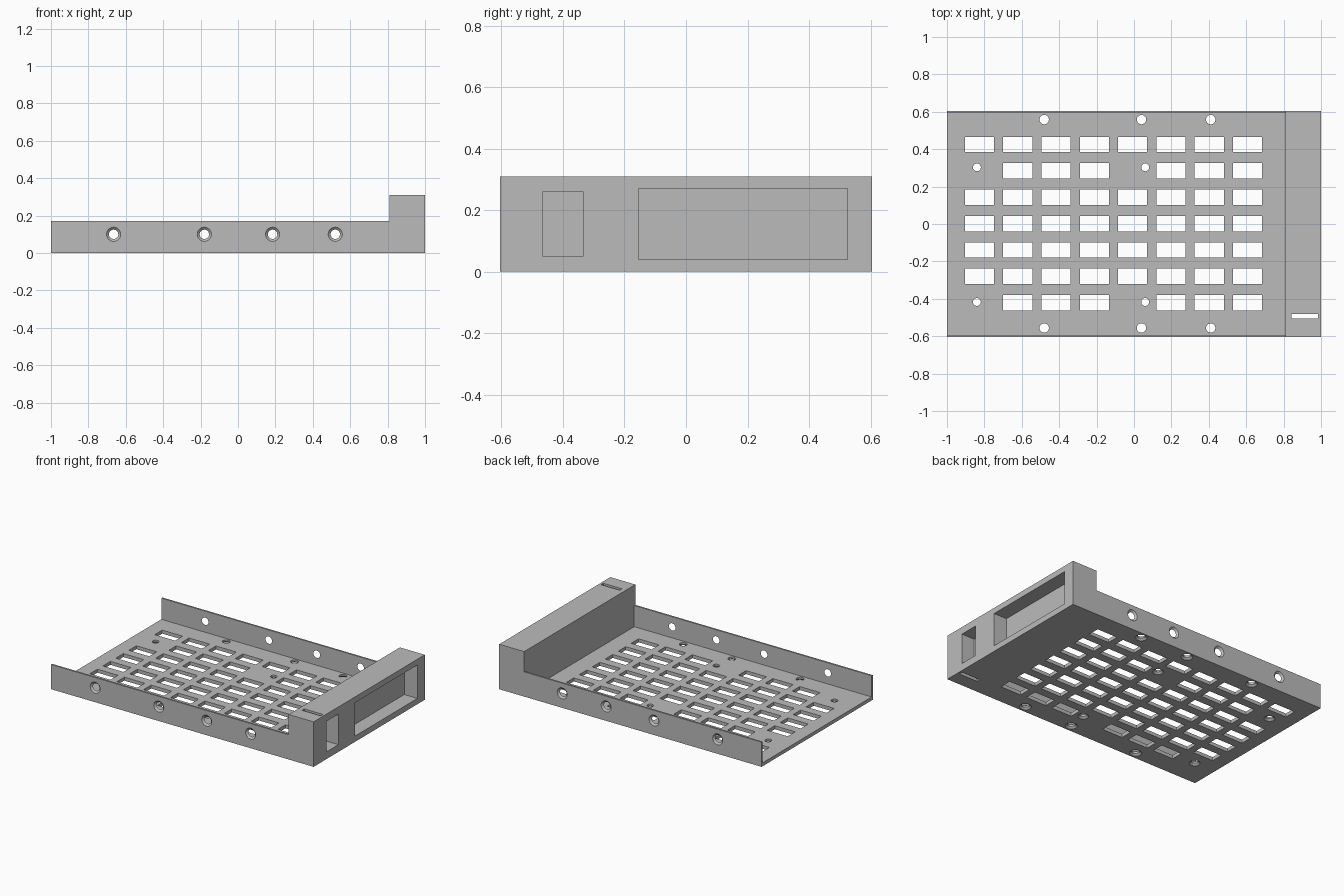
import bpy
import bmesh
from math import pi
from mathutils import Matrix, Vector

cube = bpy.data.objects.get("Cube")
if cube:
    bpy.data.objects.remove(cube, do_unlink=True)

HALF_Y = 0.605      # half the tray width
WALL = 0.012        # side wall thickness
FLOOR = 0.024       # floor thickness
WALL_TOP = 0.17
HEAD_X = 0.81       # inner face of the end block
HEAD_TOP = 0.31

grey = bpy.data.materials.new("plain grey")
grey.use_nodes = True
colour = (0.5, 0.5, 0.5, 1)
grey.diffuse_color = colour
grey.node_tree.nodes["Principled BSDF"].inputs["Base Color"].default_value = colour


def make_object(name, bm):
    bmesh.ops.recalc_face_normals(bm, faces=bm.faces)
    mesh = bpy.data.meshes.new(name)
    bm.to_mesh(mesh)
    bm.free()
    mesh.materials.append(grey)
    obj = bpy.data.objects.new(name, mesh)
    bpy.context.collection.objects.link(obj)
    return obj


def add_box(bm, x0, x1, y0, y1, z0, z1):
    size = Matrix.Diagonal((x1 - x0, y1 - y0, z1 - z0, 1))
    centre = Matrix.Translation(((x0 + x1) / 2, (y0 + y1) / 2, (z0 + z1) / 2))
    bmesh.ops.create_cube(bm, size=1, matrix=centre @ size)


def add_screw_hole(bm, place, turn, bore, head, length, sides=32):
    """Countersunk hole: starts just outside the face, runs along local z."""
    slope = (head - bore) / WALL
    out = 0.004
    stations = [(head + slope * out, -out), (bore, WALL), (bore, length)]
    matrix = Matrix.Translation(place) @ turn
    rings = []
    for radius, depth in stations:
        ring = [bm.verts.new(matrix @ (Matrix.Rotation(2 * pi * i / sides, 3, 'Z')
                                       @ Vector((radius, 0, depth))))
                for i in range(sides)]
        rings.append(ring)
    for low, high in zip(rings, rings[1:]):
        for i in range(sides):
            j = (i + 1) % sides
            bm.faces.new((low[i], low[j], high[j], high[i]))
    bm.faces.new(rings[0][::-1])
    bm.faces.new(rings[-1])


def cut(obj, cutter):
    cutter.hide_render = True
    mod = obj.modifiers.new("cut", 'BOOLEAN')
    mod.operation = 'DIFFERENCE'
    mod.solver = 'EXACT'
    mod.object = cutter
    bpy.ops.object.select_all(action='DESELECT')
    bpy.context.view_layer.objects.active = obj
    obj.select_set(True)
    bpy.ops.object.modifier_apply(modifier=mod.name)
    bpy.data.objects.remove(cutter, do_unlink=True)


# Tray body: stepped side profile extruded across the width
bm = bmesh.new()
profile = [(-1, 0), (1, 0), (1, HEAD_TOP), (HEAD_X, HEAD_TOP),
           (HEAD_X, WALL_TOP), (-1, WALL_TOP)]
side = bm.faces.new([bm.verts.new((x, -HALF_Y, z)) for x, z in profile])
grown = bmesh.ops.extrude_face_region(bm, geom=[side])
bmesh.ops.translate(bm, vec=(0, 2 * HALF_Y, 0),
                    verts=[v for v in grown["geom"] if isinstance(v, bmesh.types.BMVert)])
tray = make_object("drive_tray", bm)

# Open bay between the two side walls
bm = bmesh.new()
add_box(bm, -1.1, HEAD_X, WALL - HALF_Y, HALF_Y - WALL, FLOOR, 0.5)
cut(tray, make_object("bay_cutter", bm))

bm = bmesh.new()

# Vent grid in the floor, leaving solid pads around four screw holes
for row in range(7):
    for col in range(8):
        if row in (1, 6) and col in (0, 4):
            continue
        x = -0.826 + 0.2047 * col
        y = 0.425 - 0.141 * row
        add_box(bm, x - 0.078, x + 0.078, y - 0.041, y + 0.041, -0.05, 0.06)

# Floor screw holes, countersunk from below
upright = Matrix.Identity(4)
for x in (-0.48, 0.04, 0.41):
    for y in (-0.556, 0.558):
        add_screw_hole(bm, (x, y, 0), upright, 0.025, 0.038, 0.05)
for x in (-0.84, 0.06):
    for y in (-0.417, 0.303):
        add_screw_hole(bm, (x, y, 0), upright, 0.021, 0.034, 0.05)

# Side wall screw holes, countersunk from outside
for s in (-1, 1):
    turn = Matrix.Rotation(s * pi / 2, 4, 'X')
    for x in (-0.665, -0.18, 0.185, 0.52):
        add_screw_hole(bm, (x, s * HALF_Y, 0.1), turn, 0.025, 0.038, 0.03)

# End block: two blind pockets and a narrow slot straight through
add_box(bm, 0.9, 1.1, -0.155, 0.525, 0.04, 0.27)
add_box(bm, 0.9, 1.1, -0.465, -0.335, 0.05, 0.26)
add_box(bm, 0.842, 0.985, -0.506, -0.481, -0.1, 0.5)
cut(tray, make_object("openings_cutter", bm))

bpy.ops.object.shade_smooth_by_angle(angle=pi / 6)
